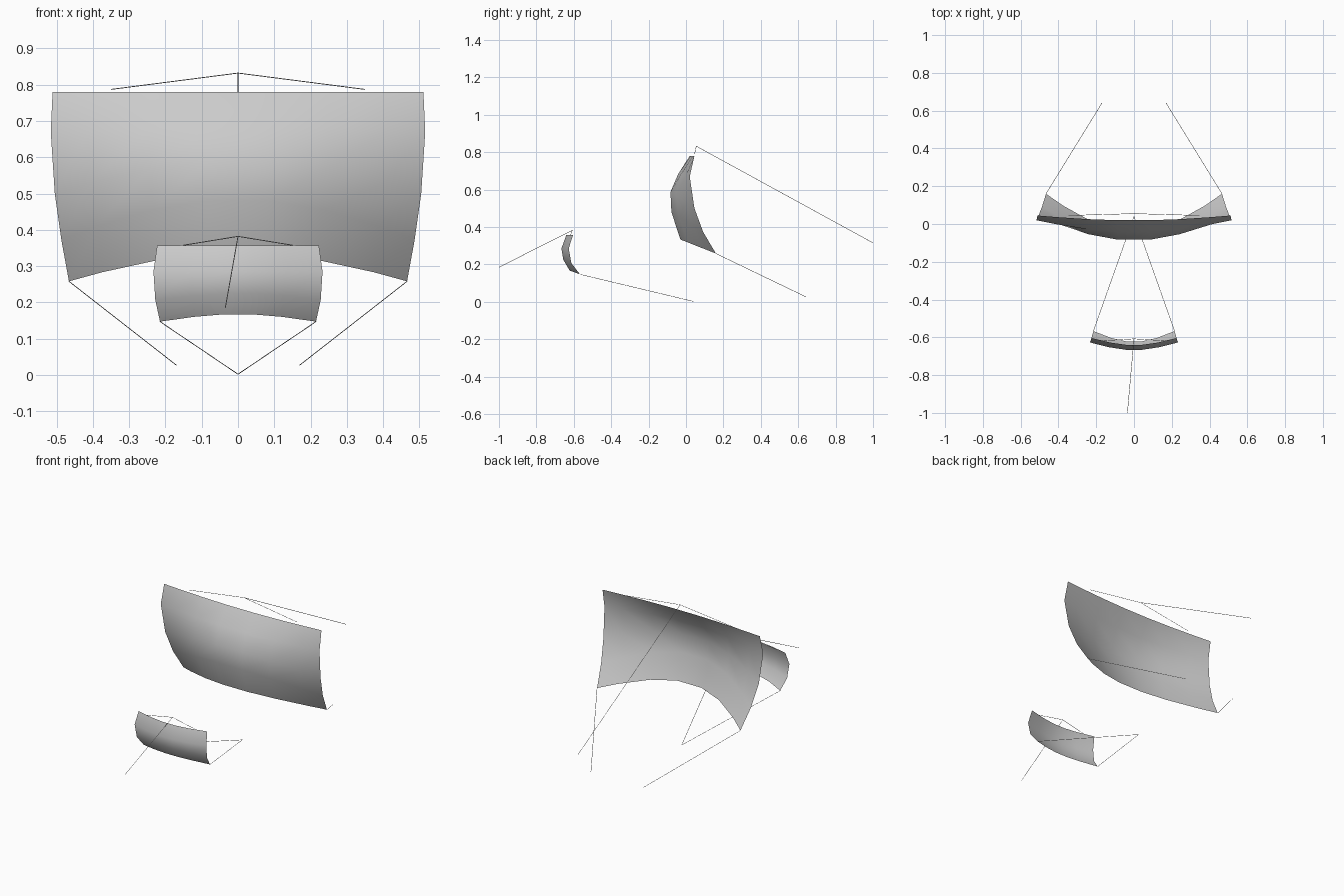
import bpy, bmesh
from mathutils import Vector

if "Cube" in bpy.data.objects:
    bpy.data.objects.remove(bpy.data.objects["Cube"])


def make_object(name, bm):
    me = bpy.data.meshes.new(name)
    bm.to_mesh(me)
    bm.free()
    ob = bpy.data.objects.new(name, me)
    bpy.context.collection.objects.link(ob)
    return ob


def sail(name, centre, edge, fracs, power):
    """Billowing cloth: blend a middle profile (y, z) into a side profile (x, y, z)."""
    bm = bmesh.new()
    cols = [-f for f in reversed(fracs)] + list(fracs)
    grid = []
    for (cy, cz), (ex, ey, ez) in zip(centre, edge):
        row = []
        for f in cols:
            t = max(0, (abs(f) - fracs[0]) / (1 - fracs[0])) ** power
            row.append(bm.verts.new((f * ex, cy + (ey - cy) * t, cz + (ez - cz) * t)))
        grid.append(row)
    for a, b in zip(grid, grid[1:]):
        for i in range(len(cols) - 1):
            bm.faces.new((b[i], b[i + 1], a[i + 1], a[i])).smooth = True
    return make_object(name, bm)


def rope(name, start, end, r=0.0012):
    """Thin straight line between two points."""
    a, b = Vector(start), Vector(end)
    bm = bmesh.new()
    bmesh.ops.create_cone(bm, cap_ends=True, segments=4, radius1=r, radius2=r,
                          depth=(b - a).length)
    ob = make_object(name, bm)
    ob.rotation_mode = 'QUATERNION'
    ob.rotation_quaternion = (b - a).to_track_quat('Z', 'Y')
    ob.location = (a + b) / 2
    return ob


# main sail
sail("main_sail",
     [(0.02, 0.78), (-0.042, 0.683), (-0.083, 0.587), (-0.078, 0.48), (-0.03, 0.333)],
     [(0.511, 0.045, 0.78), (0.516, 0.02, 0.67), (0.505, 0.045, 0.5),
      (0.487, 0.092, 0.373), (0.466, 0.16, 0.258)],
     (0.17, 0.48, 0.8, 1.0), 1.5)

# small front sail
sail("small_sail",
     [(-0.64, 0.357), (-0.666, 0.285), (-0.656, 0.225), (-0.622, 0.167)],
     [(0.223, -0.604, 0.357), (0.233, -0.627, 0.285),
      (0.228, -0.613, 0.207), (0.215, -0.567, 0.147)],
     (0.18, 0.56, 1.0), 1.4)

# stays running fore and aft
rope("main_stay", (0, 0.055, 0.832), (0, 1.0, 0.315))
rope("small_stay", (0, -0.608, 0.382), (-0.035, -1.0, 0.185))

# bridles along the top edges and sheets from the bottom corners
for s, side in ((-1, "left"), (1, "right")):
    rope("main_bridle_" + side, (0, 0.055, 0.832), (s * 0.35, 0.045, 0.787))
    rope("small_bridle_" + side, (0, -0.608, 0.382), (s * 0.16, -0.618, 0.356))
    rope("main_sheet_" + side, (s * 0.466, 0.16, 0.258), (s * 0.17, 0.64, 0.027))
    rope("small_sheet_" + side, (s * 0.215, -0.567, 0.147), (0, 0.04, 0.002))
